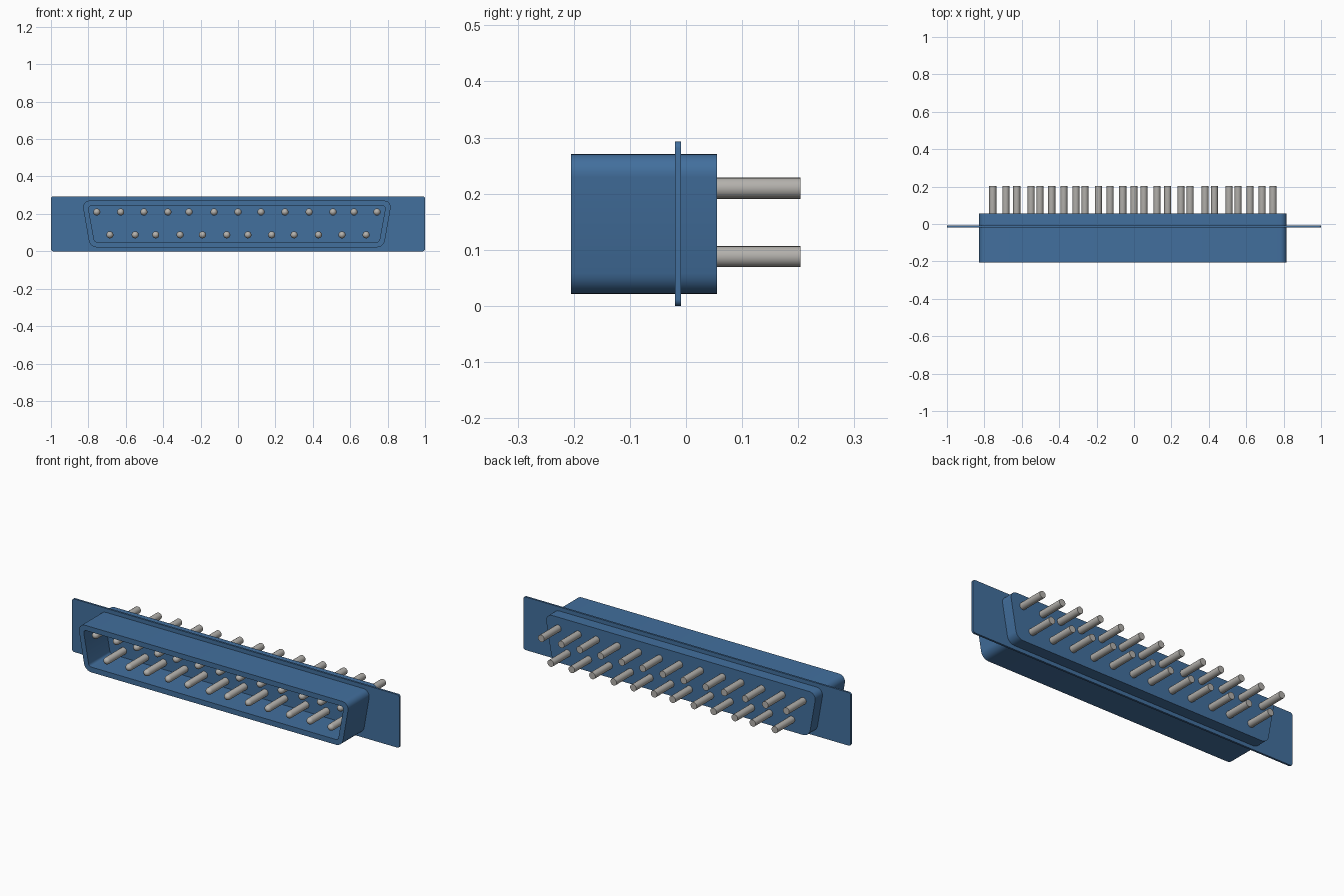
import bpy, bmesh, math
from mathutils import Vector

cube = bpy.data.objects.get("Cube")
if cube:
    bpy.data.objects.remove(cube, do_unlink=True)


def material(name, color):
    m = bpy.data.materials.new(name)
    m.use_nodes = True
    m.diffuse_color = color
    m.node_tree.nodes["Principled BSDF"].inputs["Base Color"].default_value = color
    return m


blue = material("blue", (0.055, 0.16, 0.34, 1))
metal = material("grey metal", (0.45, 0.435, 0.41, 1))


def rounded(corners, radii, steps=6):
    """Round each corner of a convex counter-clockwise polygon in the xz plane."""
    pts = []
    for i, c in enumerate(corners):
        c = Vector(c)
        a = (Vector(corners[i - 1]) - c).normalized()
        b = (Vector(corners[(i + 1) % len(corners)]) - c).normalized()
        half = a.angle(b) / 2
        r = radii[i]
        centre = c + (a + b).normalized() * (r / math.sin(half))
        start = c + a * (r / math.tan(half)) - centre
        sweep = math.pi - 2 * half
        for k in range(steps + 1):
            t = sweep * k / steps
            pts.append((centre.x + start.x * math.cos(t) - start.y * math.sin(t),
                        centre.y + start.x * math.sin(t) + start.y * math.cos(t)))
    return pts


def loft(name, rings, mat):
    """Skin a list of (outline, y) rings and cap both ends."""
    bm = bmesh.new()
    loops = [[bm.verts.new((x, y, z)) for x, z in pts] for pts, y in rings]
    n = len(loops[0])
    for a, b in zip(loops, loops[1:]):
        for i in range(n):
            j = (i + 1) % n
            bm.faces.new((a[i], a[j], b[j], b[i]))
    bm.faces.new(loops[0])
    bm.faces.new(loops[-1])
    bmesh.ops.recalc_face_normals(bm, faces=bm.faces)
    me = bpy.data.meshes.new(name)
    bm.to_mesh(me)
    bm.free()
    me.materials.append(mat)
    ob = bpy.data.objects.new(name, me)
    bpy.context.collection.objects.link(ob)
    bpy.ops.object.select_all(action="DESELECT")
    ob.select_set(True)
    bpy.context.view_layer.objects.active = ob
    bpy.ops.object.shade_smooth_by_angle(angle=math.radians(35))
    return ob


def trapezoid(bottom, top, low, high, radii):
    mid = -0.006
    return rounded([(mid - bottom, low), (mid + bottom, low),
                    (mid + top, high), (mid - top, high)], radii)


# Hollow D-shaped shell with a solid rear block
outer = trapezoid(0.785, 0.829, 0.021, 0.271, (0.045, 0.045, 0.035, 0.035))
inner = trapezoid(0.761, 0.796, 0.05, 0.243, (0.015,) * 4)
loft("shell", [(inner, -0.01), (inner, -0.205), (outer, -0.205), (outer, 0.055)], blue)

# Thin mounting flange
plate = rounded([(-1, 0), (1, 0), (1, 0.293), (-1, 0.293)], (0.012,) * 4)
loft("mounting_flange", [(plate, -0.02), (plate, -0.009)], blue)


# Contact pins with domed front tips
def pin(name, x, z, r=0.019, sides=16):
    def ring(radius):
        return [(x + radius * math.cos(math.tau * i / sides),
                 z + radius * math.sin(math.tau * i / sides)) for i in range(sides)]
    tip = [(ring(r * math.sin(a)), -0.164 - r * math.cos(a))
           for a in (0.15, 0.55, 1.05, math.pi / 2)]
    loft(name, tip + [(ring(r), 0.204)], metal)


upper = (-.755, -.627, -.503, -.375, -.262, -.128, 0, .123, .251, .38, .508, .62, .743)
lower = (-.685, -.55, -.44, -.31, -.19, -.06, .053, .18, .30, .43, .556, .685)
for row, xs, z in (("upper", upper, 0.21), ("lower", lower, 0.088)):
    for i, x in enumerate(xs):
        pin(f"{row}_pin_{i + 1}", x, z)
